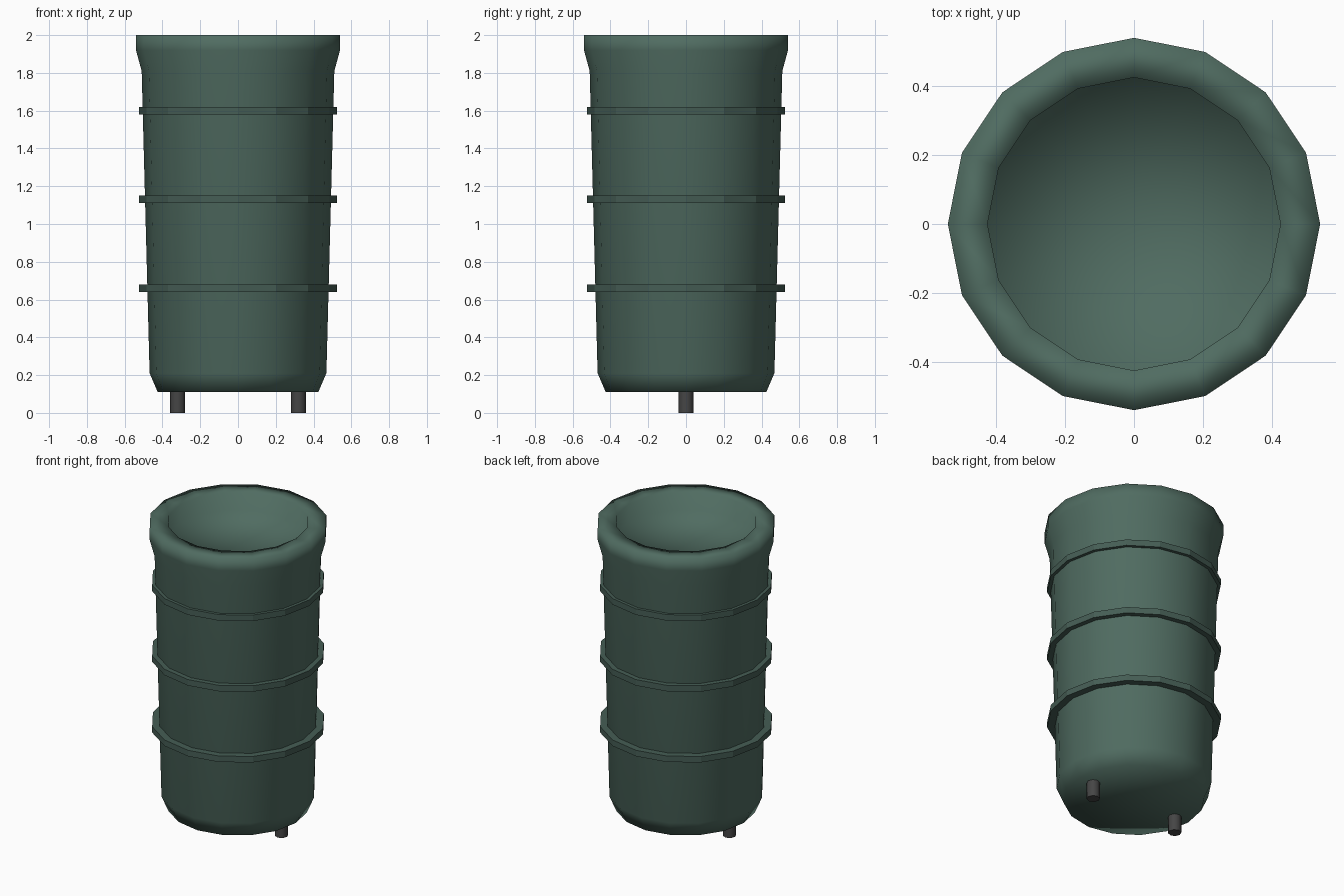
import bpy, bmesh, math

if "Cube" in bpy.data.objects:
    bpy.data.objects.remove(bpy.data.objects["Cube"])

SIDES = 16


def material(name, rgb):
    m = bpy.data.materials.new(name)
    m.diffuse_color = (*rgb, 1)
    m.use_nodes = True
    m.node_tree.nodes["Principled BSDF"].inputs["Base Color"].default_value = m.diffuse_color
    return m


def lathe(name, profile, mat, sides=SIDES, loc=(0, 0, 0), smooth=True, closed=False):
    """Revolve (radius, z) points about z; radius 0 becomes a single pole."""
    bm = bmesh.new()
    rings = []
    for r, z in profile:
        n = sides if r > 0 else 1
        rings.append([bm.verts.new((r * math.cos(2 * math.pi * i / sides),
                                    r * math.sin(2 * math.pi * i / sides), z))
                      for i in range(n)])
    pairs = list(zip(rings, rings[1:]))
    if closed:
        pairs.append((rings[-1], rings[0]))
    for a, b in pairs:
        for i in range(sides):
            j = (i + 1) % sides
            quad = [a[i % len(a)], a[j % len(a)], b[j % len(b)], b[i % len(b)]]
            bm.faces.new(list(dict.fromkeys(quad)))
    bmesh.ops.recalc_face_normals(bm, faces=bm.faces)
    for f in bm.faces:
        f.smooth = smooth
    me = bpy.data.meshes.new(name)
    bm.to_mesh(me)
    bm.free()
    me.materials.append(mat)
    ob = bpy.data.objects.new(name, me)
    ob.location = loc
    bpy.context.collection.objects.link(ob)
    return ob


green = material("green", (0.08, 0.15, 0.12))
band_green = material("band_green", (0.06, 0.11, 0.09))
dark_grey = material("dark_grey", (0.06, 0.06, 0.06))

# Tapered bin body with flared rim and shallow recessed top
lathe("bin_body", [(0, 0.11), (0.425, 0.11), (0.468, 0.21), (0.51, 1.81),
                   (0.54, 1.92), (0.54, 2.0), (0.425, 2.0), (0.425, 1.88),
                   (0, 1.88)], green)

# Three hoops around the body
for k, z in enumerate((0.66, 1.13, 1.60)):
    lathe(f"band_{k + 1}", [(0.46, z - 0.02), (0.525, z - 0.02),
                            (0.525, z + 0.02), (0.46, z + 0.02)],
          band_green, smooth=False, closed=True)

# Two short feet
for side, x in (("left", -0.32), ("right", 0.32)):
    foot = lathe(f"foot_{side}", [(0, 0), (0.04, 0), (0.04, 0.115), (0, 0.115)],
                 dark_grey, sides=8, loc=(x, 0, 0))
    bpy.ops.object.select_all(action='DESELECT')
    foot.select_set(True)
    bpy.context.view_layer.objects.active = foot
    bpy.ops.object.shade_smooth_by_angle(angle=math.radians(50))
